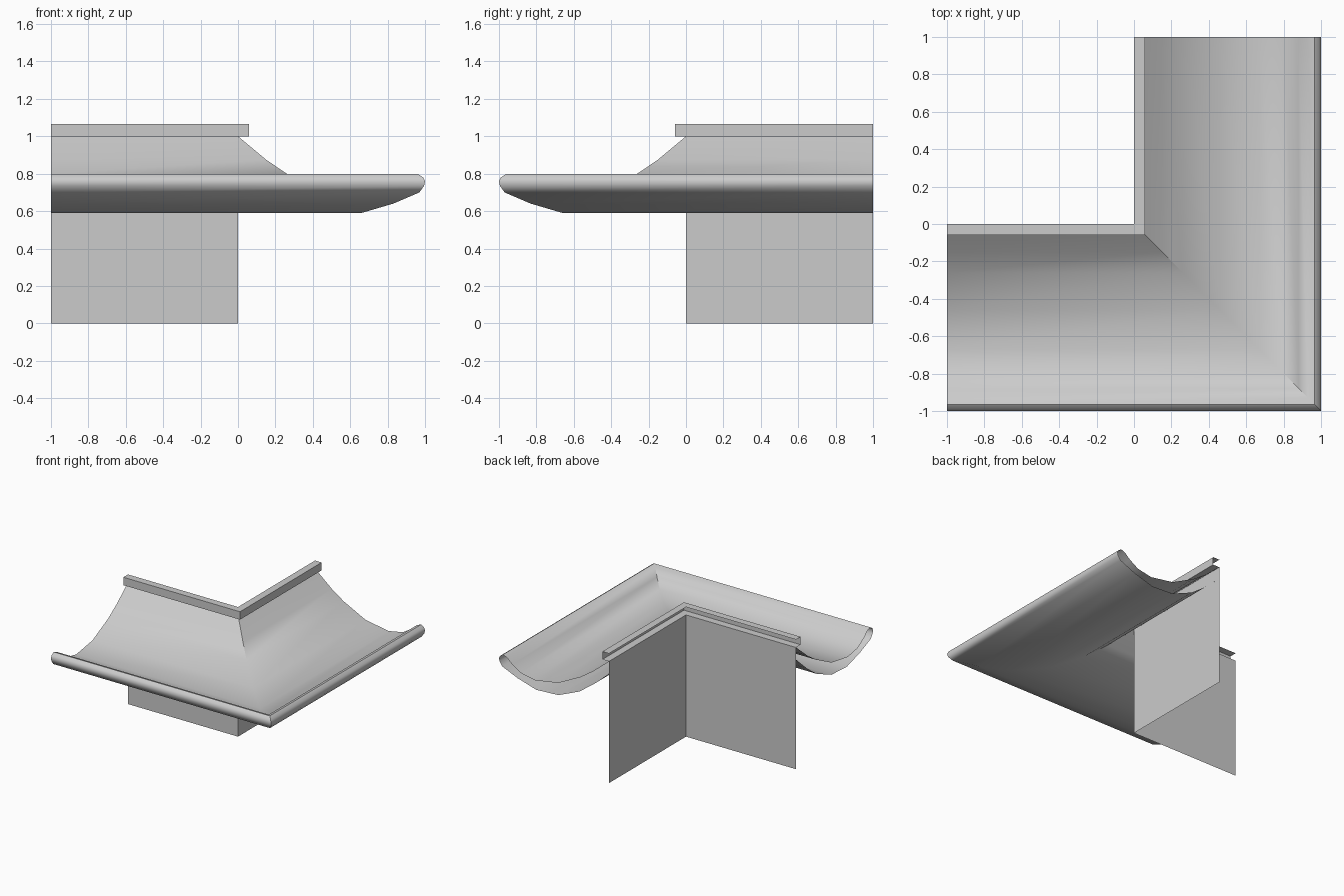
import bpy
import math

if "Cube" in bpy.data.objects:
    bpy.data.objects.remove(bpy.data.objects["Cube"])


def sweep(name, profile, closed=False, smooth=False):
    """Sweep an (outward offset, height) profile along the mitred L-shaped corner."""
    verts = []
    for d, z in profile:
        verts += [(-1, -d, z), (d, -d, z), (d, 1, z)]
    n = len(profile)
    faces = []
    for i in range(n if closed else n - 1):
        a, b = 3 * i, 3 * ((i + 1) % n)
        for k in range(2):
            faces.append((a + k, a + k + 1, b + k + 1, b + k))
    mesh = bpy.data.meshes.new(name)
    mesh.from_pydata(verts, [], faces)
    mesh.update()
    ob = bpy.data.objects.new(name, mesh)
    bpy.context.collection.objects.link(ob)
    if smooth:
        bpy.ops.object.select_all(action='DESELECT')
        ob.select_set(True)
        bpy.context.view_layer.objects.active = ob
        bpy.ops.object.shade_smooth_by_angle(angle=math.radians(40))
    return ob


# Thin corner wall
sweep("wall", [(0, 0), (0, 1)])

# Hollow curved eave: underside, rounded lip, then concave upper surface
sweep("eave", [
    (0, 0.90), (0.14, 0.775), (0.27, 0.68), (0.46, 0.60), (0.66, 0.59),
    (0.83, 0.64), (0.97, 0.70), (0.995, 0.735), (1.0, 0.76), (0.99, 0.78),
    (0.965, 0.797), (0.93, 0.785), (0.88, 0.74), (0.80, 0.69), (0.67, 0.665),
    (0.46, 0.70), (0.26, 0.80), (0.15, 0.875), (0, 1.0)], smooth=True)

# Square trim along the top, open at the back
sweep("top_trim", [(0, 1.0), (0.06, 1.0), (0.06, 1.065), (0, 1.065)])
